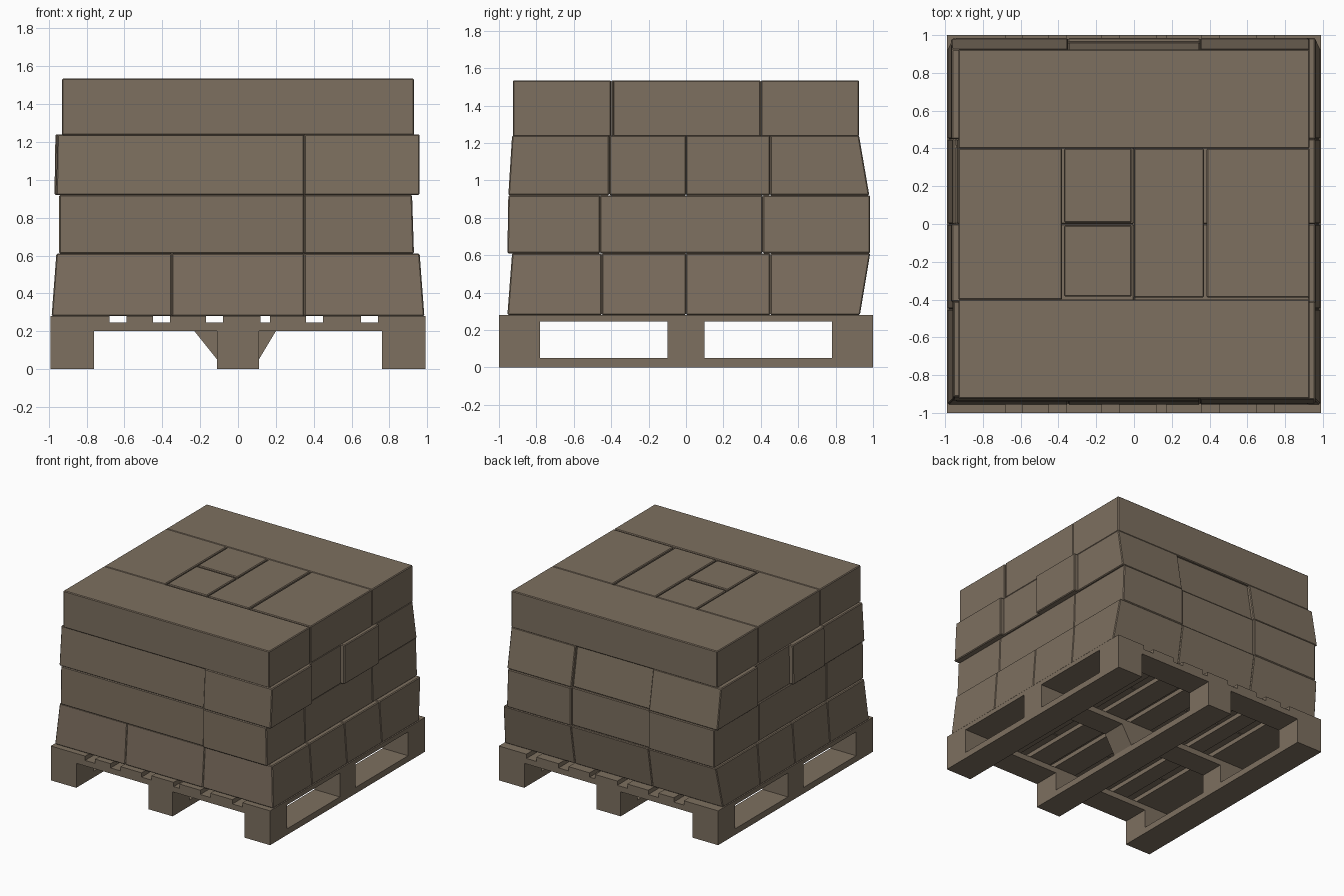
import bpy, bmesh

mat = bpy.data.materials.new("cardboard_brown")
mat.diffuse_color = (0.205, 0.160, 0.115, 1)


def block(name, bottom, top, z0, z1, bevel=0.0):
    """Box between two rectangles (x0, x1, y0, y1), so it may taper."""
    bm = bmesh.new()
    rings = []
    for (x0, x1, y0, y1), z in ((bottom, z0), (top, z1)):
        rings.append([bm.verts.new(p) for p in
                      ((x0, y0, z), (x1, y0, z), (x1, y1, z), (x0, y1, z))])
    lo, hi = rings
    bm.faces.new(lo[::-1])
    bm.faces.new(hi)
    for i in range(4):
        j = (i + 1) % 4
        bm.faces.new((lo[i], lo[j], hi[j], hi[i]))
    if bevel:
        bmesh.ops.bevel(bm, geom=bm.edges[:], offset=bevel, segments=1, affect='EDGES')
    me = bpy.data.meshes.new(name)
    bm.to_mesh(me)
    bm.free()
    me.materials.append(mat)
    ob = bpy.data.objects.new(name, me)
    bpy.context.collection.objects.link(ob)


# Pallet: runners, spacer blocks, cross boards, deck boards
bands_x = ((-0.99, -0.76), (-0.11, 0.11), (0.76, 0.99))
bands_y = ((-1.0, -0.78), (-0.1, 0.1), (0.78, 1.0))
for bx in bands_x:
    r = (*bx, -1, 1)
    block("pallet_runner", r, r, 0, 0.05)
    for by in bands_y:
        r = (*bx, *by)
        centre = bx[0] == -0.11 and by[0] == -0.1
        block("pallet_spacer", r, (-0.23, 0.2, *by) if centre else r, 0.05, 0.2)
for by in bands_y:
    r = (-0.99, 0.99, *by)
    block("pallet_cross_board", r, r, 0.2, 0.245)
for bx in ((-0.99, -0.68), (-0.59, -0.45), (-0.36, -0.17), (-0.08, 0.12),
           (0.17, 0.36), (0.45, 0.65), (0.74, 0.99)):
    r = (*bx, -1, 1)
    block("pallet_deck_board", r, r, 0.245, 0.28)


def layer(name, z0, z1, bottom, top, boxes):
    """Boxes as (x0, x1, y0, y1, inset x, inset y); +-1 snaps to the layer outline."""
    for x0, x1, y0, y1, ix, iy in boxes:
        rects = []
        for b in (bottom, top):
            rects.append((b[0] + ix if x0 == -1 else x0, b[1] - ix if x1 == 1 else x1,
                          b[2] + iy if y0 == -1 else y0, b[3] - iy if y1 == 1 else y1))
        block(name, *rects, z0, z1, 0.006)


# Bottom layer, flared onto the pallet
layer("box_layer_1", 0.28, 0.61, (-0.985, 0.985, -0.955, 0.93), (-0.96, 0.96, -0.93, 0.985), (
    (-1, -0.35, -1, -0.45, 0, 0), (-0.35, 0.35, -1, -0.45, 0, 0), (0.35, 1, -1, -0.45, 0, 0),
    (-1, 0, -0.45, 0, 0, 0), (0, 1, -0.45, 0, 0, 0),
    (-1, 0, 0, 0.45, 0, 0), (0, 1, 0, 0.45, 0, 0),
    (-1, -0.35, 0.45, 1, 0, 0), (-0.35, 0.35, 0.45, 1, 0, 0), (0.35, 1, 0.45, 1, 0, 0)))

# Second layer
layer("box_layer_2", 0.61, 0.92, (-0.945, 0.93, -0.955, 0.985), (-0.945, 0.92, -0.95, 0.985), (
    (-1, 0.35, -1, -0.46, 0, 0.015), (0.35, 1, -1, -0.46, 0, 0),
    (-1, 1, -0.46, 0.41, 0, 0),
    (-1, -0.35, 0.41, 1, 0, 0), (-0.35, 0.35, 0.41, 1, 0, 0.015), (0.35, 1, 0.41, 1, 0, 0)))

# Third layer, with some boxes standing proud
layer("box_layer_3", 0.92, 1.24, (-0.97, 0.96, -0.95, 0.98), (-0.965, 0.96, -0.93, 0.925), (
    (-1, 0.35, -1, -0.41, 0.01, 0.015), (0.35, 1, -1, -0.41, 0, 0),
    (-1, 0, -0.41, 0, 0, 0), (0, 1, -0.41, 0, 0.03, 0),
    (-1, 0, 0, 0.45, 0.03, 0), (0, 1, 0, 0.45, 0, 0),
    (-1, -0.35, 0.45, 1, 0, 0), (-0.35, 0.35, 0.45, 1, 0, 0.02), (0.35, 1, 0.45, 1, 0.03, 0)))

# Top layer, with narrow gaps between the middle boxes
outline = (-0.93, 0.93, -0.925, 0.925)
layer("box_layer_4", 1.235, 1.535, outline, outline, (
    (-1, 1, -1, -0.4, 0, 0), (-1, 1, 0.4, 1, 0, 0),
    (-1, -0.38, -0.4, 0.4, 0, 0), (-0.37, -0.012, -0.385, -0.008, 0, 0),
    (-0.37, -0.012, 0.008, 0.4, 0, 0), (0, 0.37, -0.39, 0.4, 0, 0),
    (0.385, 1, -0.39, 0.4, 0, 0)))
